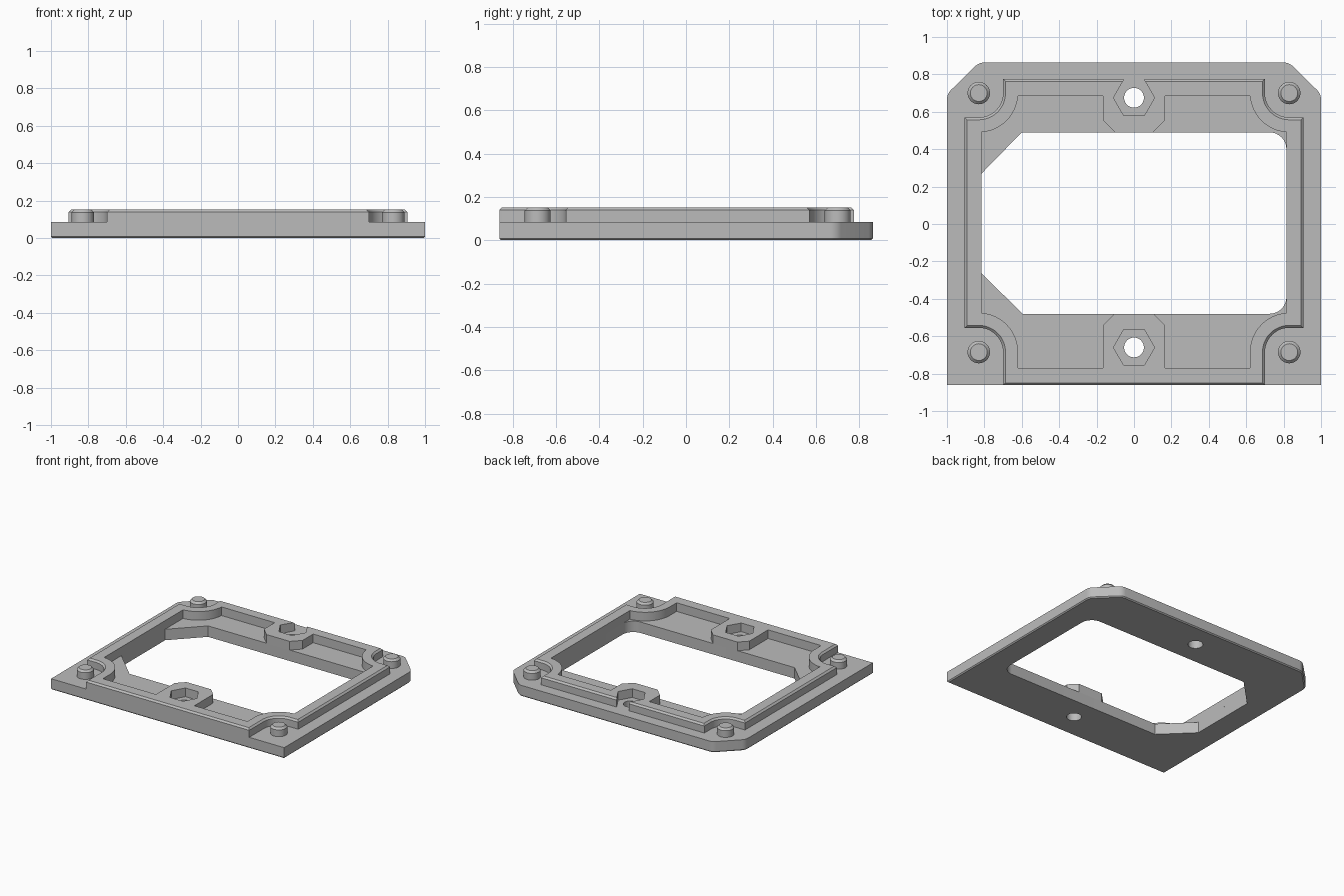
import bpy, bmesh
from math import sin, cos, radians

cube = bpy.data.objects.get("Cube")
if cube:
    bpy.data.objects.remove(cube, do_unlink=True)

grey = bpy.data.materials.new("light grey")
grey.use_nodes = True
grey.diffuse_color = (0.5, 0.5, 0.5, 1)
grey.node_tree.nodes["Principled BSDF"].inputs["Base Color"].default_value = (0.5, 0.5, 0.5, 1)

TOP, RIM = 0.085, 0.152          # plate top and rim top
PEG_X, PEG_FRONT, PEG_BACK = 0.83, -0.685, 0.70


def arc(cx, cy, r, start, end, n=12):
    angles = [radians(start + (end - start) * i / n) for i in range(n + 1)]
    return [(cx + r * cos(a), cy + r * sin(a)) for a in angles]


def circle(cx, cy, r, n=32):
    return arc(cx, cy, r, 0, 360, n)[:-1]


def mirrored(half):
    """Complete a right-hand half outline across x = 0."""
    return half + [(-x, y) for x, y in reversed(half)]


def prism(name, outline, z0, z1, chamfer=0, chamfer_z=None):
    """Extrude an outline, with an optional chamfer around one end."""
    bm = bmesh.new()
    base = bm.faces.new([bm.verts.new((x, y, z0)) for x, y in outline])
    new = bmesh.ops.extrude_face_region(bm, geom=[base], use_keep_orig=True)["geom"]
    for v in new:
        if isinstance(v, bmesh.types.BMVert):
            v.co.z = z1
    bmesh.ops.recalc_face_normals(bm, faces=bm.faces)
    if chamfer:
        edges = [e for e in bm.edges if all(abs(v.co.z - chamfer_z) < 1e-5 for v in e.verts)]
        bmesh.ops.bevel(bm, geom=edges, offset=chamfer, segments=1, affect='EDGES')
    mesh = bpy.data.meshes.new(name)
    bm.to_mesh(mesh)
    bm.free()
    mesh.materials.append(grey)
    obj = bpy.data.objects.new(name, mesh)
    bpy.context.collection.objects.link(obj)
    return obj


def activate(obj):
    bpy.ops.object.select_all(action='DESELECT')
    obj.select_set(True)
    bpy.context.view_layer.objects.active = obj


def cut(obj, outline):
    """Cut an outline straight through an object."""
    cutter = prism("cutter", outline, -0.1, 0.3)
    cutter.hide_render = True
    mod = obj.modifiers.new("cut", 'BOOLEAN')
    mod.operation, mod.solver, mod.object = 'DIFFERENCE', 'EXACT', cutter
    activate(obj)
    bpy.ops.object.modifier_apply(modifier=mod.name)
    bpy.data.objects.remove(cutter, do_unlink=True)


# Base plate with clipped, softened back corners
plate = prism("base_plate", mirrored(
    [(1, -0.862)] + arc(0.93, 0.666, 0.07, 0, 45, 6) + arc(0.801, 0.793, 0.07, 45, 90, 6)),
    0, TOP, 0.008, 0)

# Window: rounded on the right, clipped on the left
cut(plate, [(-0.595, -0.48)] + arc(0.725, -0.39, 0.09, -90, 0, 8)
    + arc(0.725, 0.40, 0.09, 0, 90, 8)
    + [(-0.60, 0.49), (-0.815, 0.27), (-0.815, -0.265)])

# Raised rim, scooped around the pegs
rim = prism("raised_rim", mirrored(
    [(0.70, -0.862)] + arc(PEG_X, PEG_FRONT, 0.13, 180, 90)
    + [(0.905, -0.555), (0.905, 0.57)] + arc(PEG_X, PEG_BACK, 0.13, 270, 180)
    + [(0.70, 0.775)]), TOP, RIM, 0.013, RIM)

# Inner pocket, leaving a nut boss at the front and back
cut(rim, mirrored(
    [(0.105, -0.48), (0.165, -0.54), (0.165, -0.77), (0.62, -0.77)]
    + arc(PEG_X, PEG_FRONT, 0.21, 180, 94.1) + arc(PEG_X, PEG_BACK, 0.21, 265.9, 184.1)
    + [(0.165, 0.685), (0.165, 0.555), (0.10, 0.49)]))

# Hexagonal nut seats (the back one opens outwards) and screw holes
for y, opening in ((-0.66, 0), (0.675, 0.03)):
    half = [(0.055, y - 0.095), (0.11, y), (0.055, y + 0.095)]
    if opening:
        half.append((0.055, y + 0.095 + opening))
    cut(rim, mirrored(half))
    cut(plate, circle(0, y, 0.053))

# Corner locating pegs
parts = [plate, rim]
for side, x in (("left", PEG_X), ("right", -PEG_X)):
    for end, y in (("front", PEG_FRONT), ("back", PEG_BACK)):
        parts.append(prism(f"{end}_{side}_peg", circle(x, y, 0.06), TOP, RIM, 0.015, RIM))

for obj in parts:
    activate(obj)
    bpy.ops.object.shade_smooth_by_angle(angle=radians(30))
